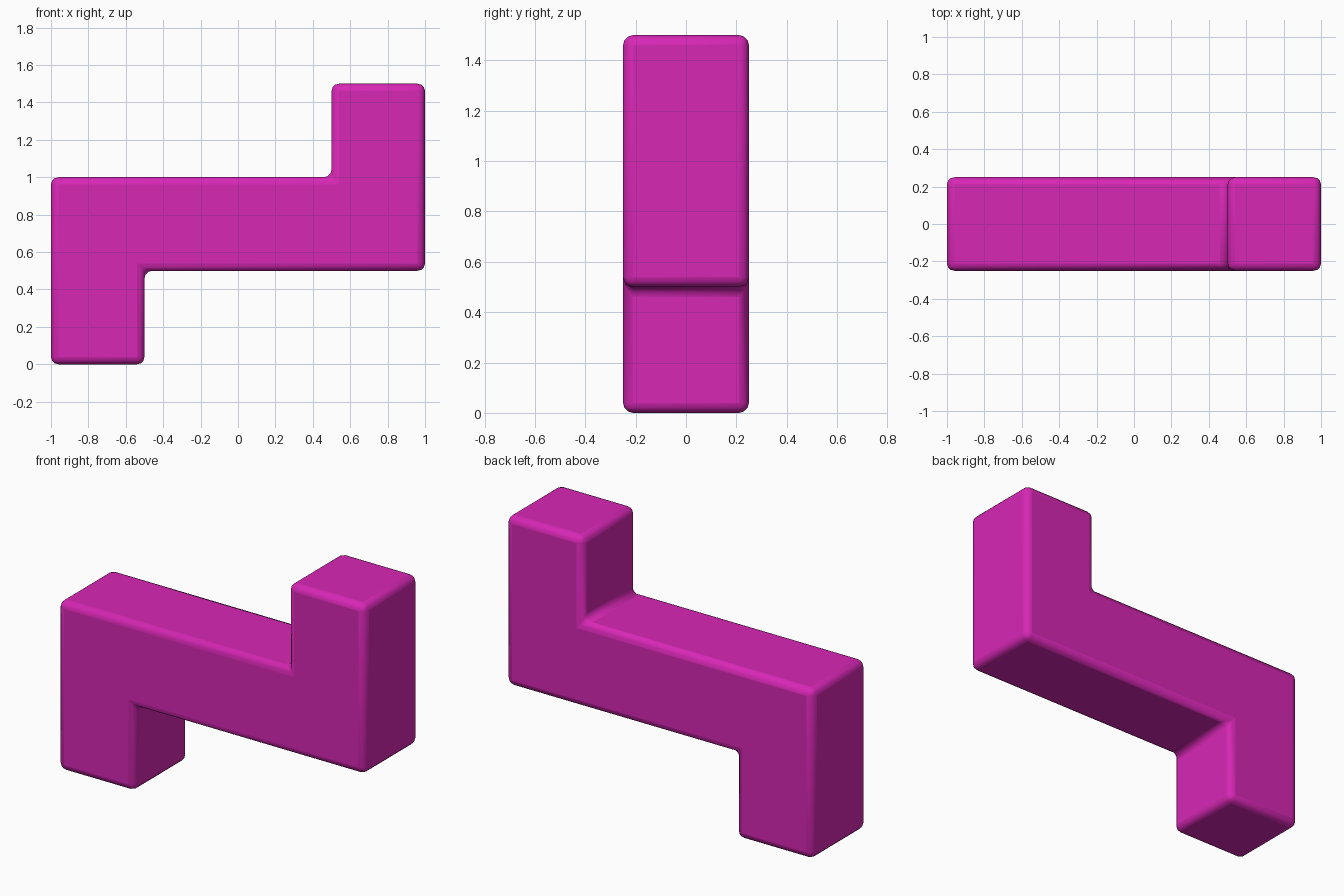
import bpy, bmesh

if "Cube" in bpy.data.objects:
    bpy.data.objects.remove(bpy.data.objects["Cube"])

# Stepped outline in the front (x, z) plane
OUTLINE = [(-1, 0), (-0.5, 0), (-0.5, 0.5), (1, 0.5),
           (1, 1.5), (0.5, 1.5), (0.5, 1), (-1, 1)]
DEPTH = 0.5

# Extrude the outline front to back
bm = bmesh.new()
front = bm.faces.new([bm.verts.new((x, -DEPTH / 2, z)) for x, z in OUTLINE])
ext = bmesh.ops.extrude_face_region(bm, geom=[front], use_keep_orig=True)
new_verts = [g for g in ext["geom"] if isinstance(g, bmesh.types.BMVert)]
bmesh.ops.translate(bm, verts=new_verts, vec=(0, DEPTH, 0))
bmesh.ops.recalc_face_normals(bm, faces=bm.faces[:])
mesh = bpy.data.meshes.new("stepped_block")
bm.to_mesh(mesh)
bm.free()

block = bpy.data.objects.new("stepped_block", mesh)
bpy.context.collection.objects.link(block)

# Magenta material
mat = bpy.data.materials.new("magenta")
mat.diffuse_color = (0.68, 0.02, 0.46, 1)
mat.use_nodes = True
mat.node_tree.nodes["Principled BSDF"].inputs["Base Color"].default_value = mat.diffuse_color
mesh.materials.append(mat)

# Small rounded edges
bevel = block.modifiers.new("rounded_edges", "BEVEL")
bevel.width = 0.04
bevel.segments = 3
bevel.limit_method = "ANGLE"

# Smooth the rounded edges
bpy.context.view_layer.objects.active = block
block.select_set(True)
bpy.ops.object.shade_smooth_by_angle()
